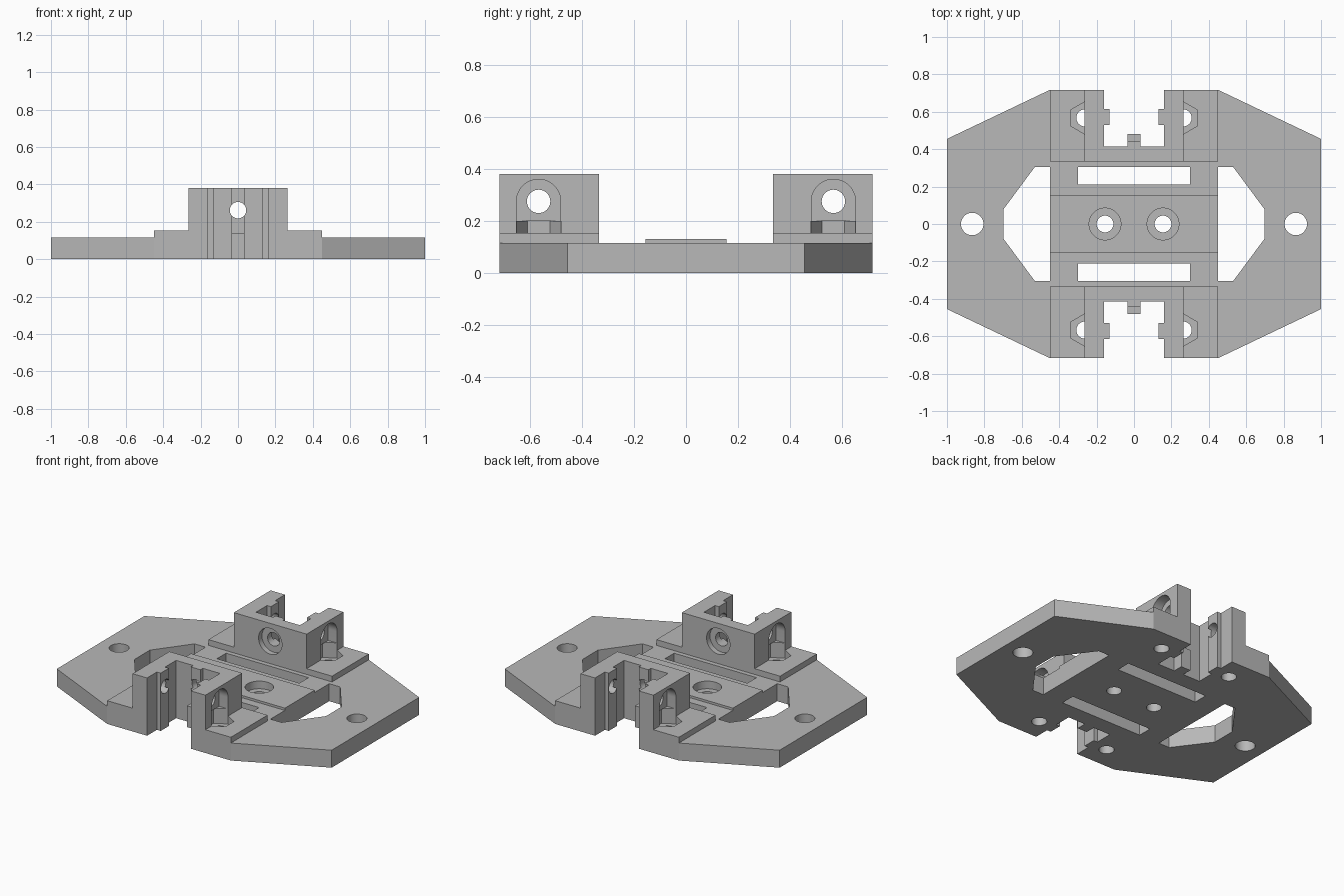
import bpy, bmesh, math

cube = bpy.data.objects.get("Cube")
if cube:
    bpy.data.objects.remove(cube, do_unlink=True)

grey = bpy.data.materials.new("plain grey")
grey.use_nodes = True
COLOUR = (0.48, 0.48, 0.48, 1)
grey.diffuse_color = COLOUR
grey.node_tree.nodes["Principled BSDF"].inputs["Base Color"].default_value = COLOUR

# Axis conventions: an outline (a, b) is extruded along h
AXES = {"x": lambda a, b, h: (h, a, b),
        "y": lambda a, b, h: (a, h, b),
        "z": lambda a, b, h: (a, b, h)}


def prism(name, outline, low, high, axis="z"):
    bm = bmesh.new()
    rings = [[bm.verts.new(AXES[axis](a, b, h)) for a, b in outline] for h in (low, high)]
    count = len(outline)
    for ring in rings:
        bm.faces.new(ring)
    for i in range(count):
        j = (i + 1) % count
        bm.faces.new((rings[0][i], rings[0][j], rings[1][j], rings[1][i]))
    bmesh.ops.recalc_face_normals(bm, faces=bm.faces)
    mesh = bpy.data.meshes.new(name)
    bm.to_mesh(mesh)
    bm.free()
    mesh.materials.append(grey)
    obj = bpy.data.objects.new(name, mesh)
    bpy.context.collection.objects.link(obj)
    return obj


def rect(a0, a1, b0, b1):
    return [(a0, b0), (a1, b0), (a1, b1), (a0, b1)]


def ring(a, b, radius, sides=40, turn=0.0, sweep=math.tau):
    return [(a + radius * math.cos(turn + sweep * i / sides),
             b + radius * math.sin(turn + sweep * i / sides)) for i in range(sides)]


def mirrored(points, sx, sy):
    return points + [(x * sx, y * sy) for x, y in reversed(points)]


def cut(obj, *shape):
    cutter = prism("cutter", *shape)
    cutter.hide_render = True
    mod = obj.modifiers.new("cut", "BOOLEAN")
    mod.operation, mod.solver, mod.object = "DIFFERENCE", "EXACT", cutter
    bpy.context.view_layer.objects.active = obj
    bpy.ops.object.modifier_apply(modifier=mod.name)
    bpy.data.objects.remove(cutter, do_unlink=True)


END, INNER = 0.717, 0.335
PLATE_TOP, PAD_TOP, BLOCK_TOP = 0.115, 0.153, 0.38
BOLT_X, BOLT_Y = 0.262, 0.567
parts = []

# End notch with a guide rib on each side
notch = [(0.16, 0.415), (0.16, 0.53), (0.132, 0.53), (0.132, 0.615), (0.16, 0.615), (0.16, END)]

# Base plate with its openings
corner = notch + [(0.45, END), (1, 0.455)]
plate = prism("base_plate", mirrored(mirrored(corner, 1, -1), -1, 1), 0, PLATE_TOP)
parts.append(plate)
for s in (-1, 1):
    window = [(s * x, y) for x, y in mirrored([(0.45, 0.305), (0.53, 0.305), (0.697, 0.08)], 1, -1)]
    cut(plate, window, -1, 1)
    cut(plate, rect(-0.3, 0.3, s * 0.21, s * 0.305), -1, 1)
    cut(plate, ring(s * 0.865, 0, 0.06), -1, 1)

# Raised centre pad with two counterbored screw holes
pad = prism("centre_pad", rect(-0.45, 0.45, -0.155, 0.155), PLATE_TOP, 0.13)
parts.append(pad)
for s in (-1, 1):
    for part in (plate, pad):
        cut(part, ring(s * 0.155, 0, 0.085), 0.08, 1)
        cut(part, ring(s * 0.155, 0, 0.045), -1, 1)

# Two end mounts, front and back
for s, side in ((-1, "front"), (1, "back")):
    def end_outline(width):
        half = notch + [(width, END), (width, INNER)]
        return [(x, s * y) for x, y in mirrored(half, -1, 1)]

    shelf = prism(side + "_shelf", end_outline(0.45), PLATE_TOP, PAD_TOP)
    block = prism(side + "_block", end_outline(0.265), PAD_TOP, BLOCK_TOP)
    low_tab = prism(side + "_tab_foot", rect(-0.035, 0.035, s * 0.415, s * 0.48), 0, 0.14)
    tab = prism(side + "_tab", rect(-0.035, 0.035, s * 0.415, s * 0.44), 0.14, BLOCK_TOP)
    parts += [shelf, block, low_tab, tab]

    # Lengthwise bolt hole with a counterbore on the inner face
    for part in (block, tab):
        cut(part, ring(0, 0.262, 0.044), s * 0.2, s * 0.6, "y")
    cut(block, ring(0, 0.262, 0.085), s * 0.2, s * (INNER + 0.035), "y")

    # Crosswise bolt hole
    cut(block, ring(s * BOLT_Y, 0.275, 0.045), -1, 1, "x")
    for t in (-1, 1):
        # Arched recess on the outer face
        y = s * BOLT_Y
        arch = ring(y, 0.275, 0.085, 24, 0, math.pi) + [(y - 0.085, 0.275), (y - 0.085, 0.2), (y + 0.085, 0.2)]
        cut(block, arch, t * 0.2, t * 0.5, "x")
        # Hexagonal nut pocket and vertical bolt hole
        for part in (plate, shelf, block):
            cut(part, ring(t * BOLT_X, y, 0.087, 6, math.pi / 6), 0.1, 0.2)
        cut(plate, ring(t * BOLT_X, y, 0.046), -1, 0.15)

# Smooth the round holes, keep corners sharp
bpy.ops.object.select_all(action="DESELECT")
for part in parts:
    part.select_set(True)
bpy.context.view_layer.objects.active = plate
bpy.ops.object.shade_smooth_by_angle(angle=math.radians(25))
